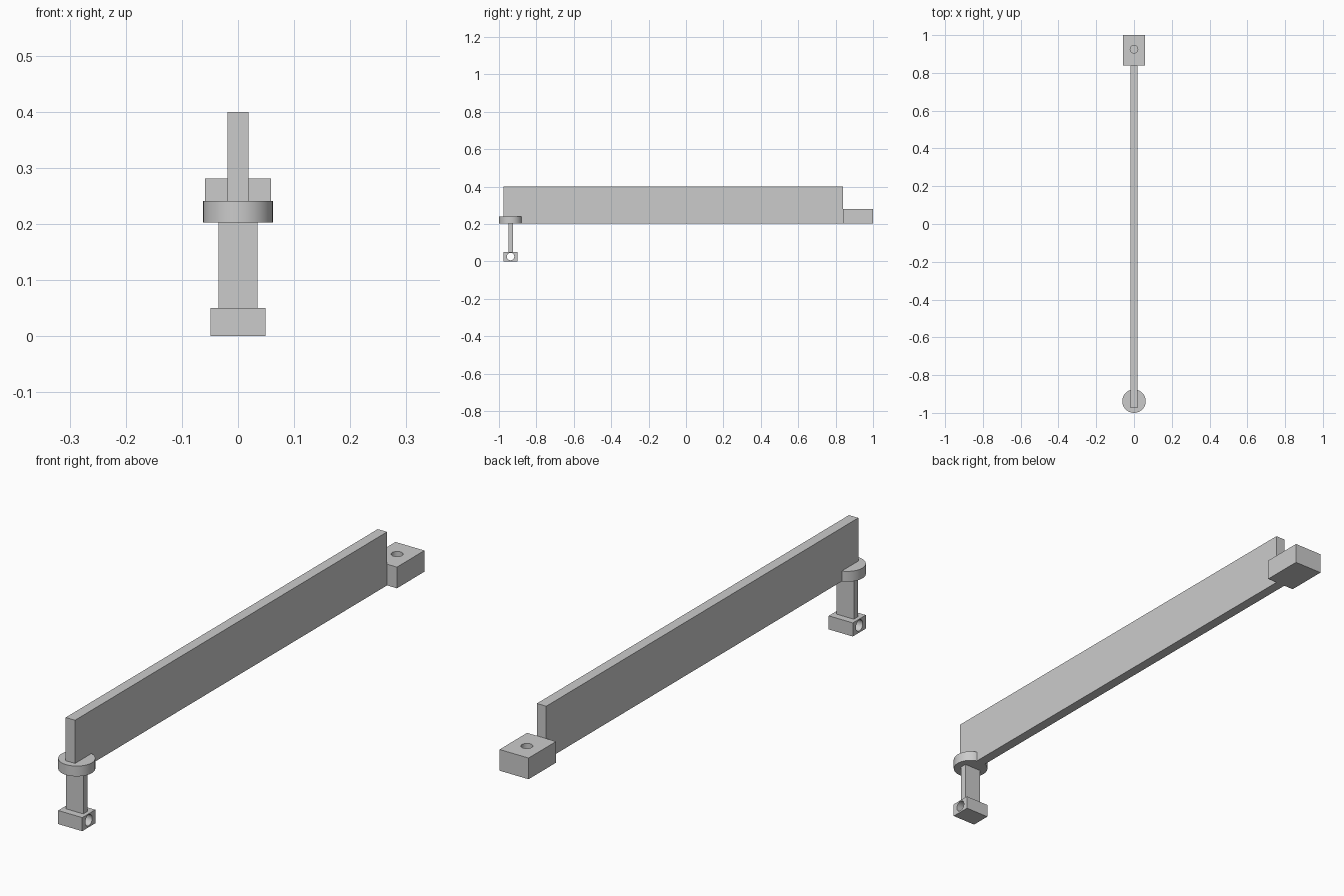
import bpy
import math

cube = bpy.data.objects.get("Cube")
if cube:
    bpy.data.objects.remove(cube, do_unlink=True)

# Single grey finish
grey = bpy.data.materials.new("plain grey")
grey.use_nodes = True
colour = (0.6, 0.6, 0.6, 1)
grey.diffuse_color = colour
grey.node_tree.nodes["Principled BSDF"].inputs["Base Color"].default_value = colour


def box(name, x, y, z):
    """Box from (min, max) pairs on each axis."""
    spans = (x, y, z)
    bpy.ops.mesh.primitive_cube_add(size=1, location=[sum(s) / 2 for s in spans])
    ob = bpy.context.object
    ob.name = name
    ob.scale = [s[1] - s[0] for s in spans]
    bpy.ops.object.transform_apply(location=False, rotation=False, scale=True)
    ob.data.materials.append(grey)
    return ob


def cylinder(name, radius, depth, location, rotation=(0, 0, 0)):
    bpy.ops.mesh.primitive_cylinder_add(vertices=48, radius=radius, depth=depth,
                                        location=location, rotation=rotation)
    ob = bpy.context.object
    ob.name = name
    ob.data.materials.append(grey)
    bpy.ops.object.shade_smooth_by_angle(angle=math.radians(30))
    return ob


def drill(target, cutter):
    """Cut a hole, then discard the cutter."""
    cutter.hide_render = True
    mod = target.modifiers.new("hole", 'BOOLEAN')
    mod.operation = 'DIFFERENCE'
    mod.solver = 'EXACT'
    mod.object = cutter
    bpy.ops.object.select_all(action='DESELECT')
    target.select_set(True)
    bpy.context.view_layer.objects.active = target
    bpy.ops.object.modifier_apply(modifier=mod.name)
    bpy.data.objects.remove(cutter, do_unlink=True)
    bpy.ops.object.shade_smooth_by_angle(angle=math.radians(30))


PIVOT_Y = -0.938

# Long upright bar
box("long_bar", (-0.019, 0.019), (-0.975, 0.84), (0.203, 0.4))

# Rear mounting block with a blind hole in its top
block = box("rear_block", (-0.059, 0.059), (0.84, 1), (0.203, 0.281))
drill(block, cylinder("block_hole_cutter", 0.02, 0.1, (0, 0.925, 0.281)))

# Front disc, stem and foot
cylinder("front_disc", 0.062, 0.038, (0, PIVOT_Y, 0.222))
box("stem", (-0.035, 0.035), (PIVOT_Y - 0.012, PIVOT_Y + 0.012), (0.05, 0.203))
foot = box("foot", (-0.049, 0.049), (PIVOT_Y - 0.038, PIVOT_Y + 0.038), (0, 0.05))

# Cross hole through the foot
drill(foot, cylinder("foot_hole_cutter", 0.02, 0.2, (0, PIVOT_Y, 0.026),
                     (0, math.pi / 2, 0)))
